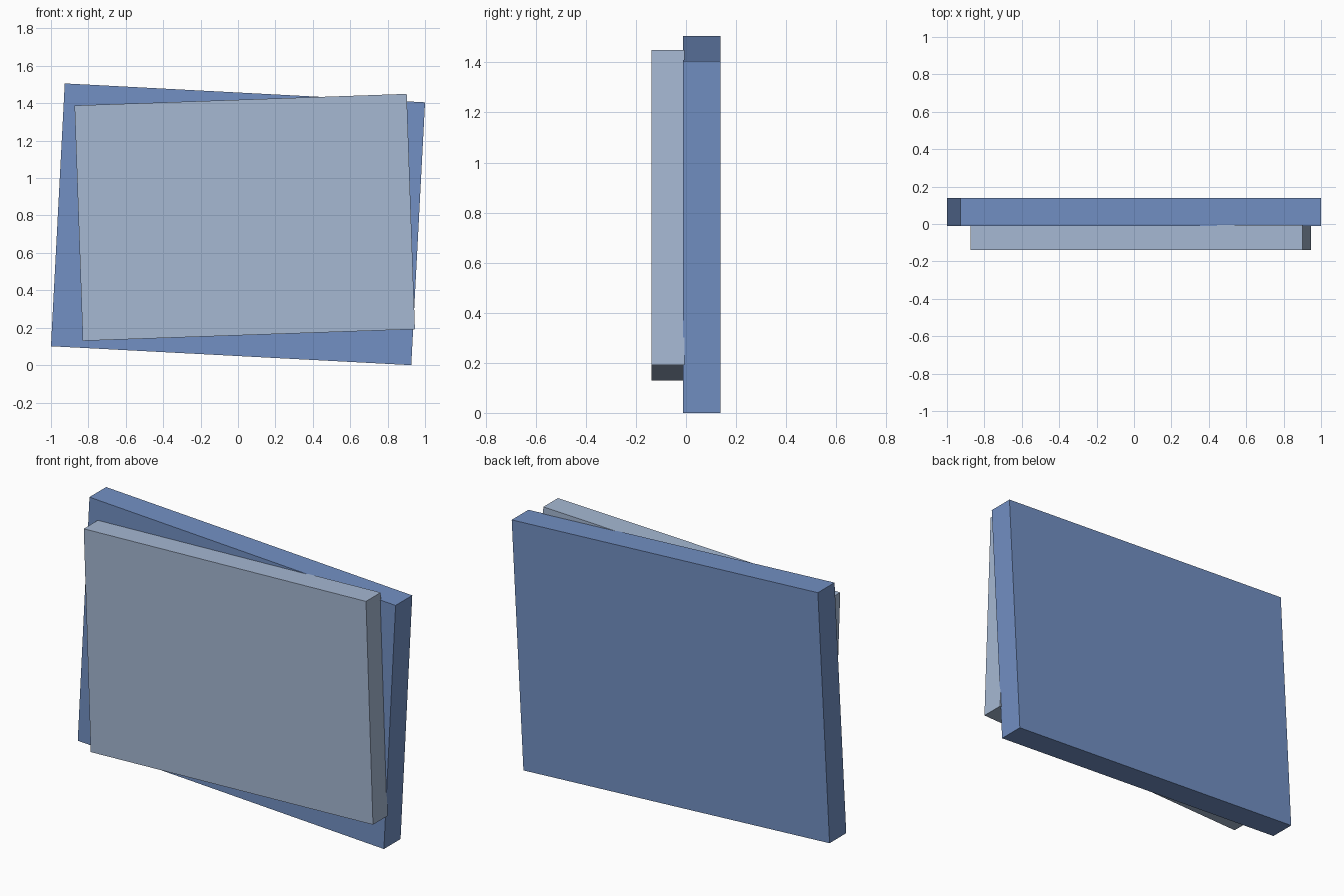
import bpy
from math import radians

if "Cube" in bpy.data.objects:
    bpy.data.objects.remove(bpy.data.objects["Cube"])


def material(name, color):
    mat = bpy.data.materials.new(name)
    mat.diffuse_color = color
    mat.use_nodes = True
    mat.node_tree.nodes["Principled BSDF"].inputs["Base Color"].default_value = mat.diffuse_color
    return mat


def slab(name, size, center, tilt, mat):
    """Flat box tilted in the front plane."""
    bpy.ops.mesh.primitive_cube_add(size=1)
    obj = bpy.context.object
    obj.name = name
    obj.scale = size
    obj.location = center
    obj.rotation_euler = (0, radians(tilt), 0)
    bpy.ops.object.transform_apply(location=False, rotation=False, scale=True)
    obj.data.materials.append(mat)
    return obj


# Larger slab at the back, leaning clockwise
slab("back_panel", (1.929, 0.15, 1.407), (0, 0.063, 0.753), 3,
     material("blue", (0.17, 0.28, 0.55, 1)))

# Smaller slab in front, leaning the other way and slightly sunk into the back one
slab("front_panel", (1.777, 0.132, 1.259), (0.036, -0.072, 0.79), -2,
     material("pale_blue", (0.38, 0.48, 0.65, 1)))
